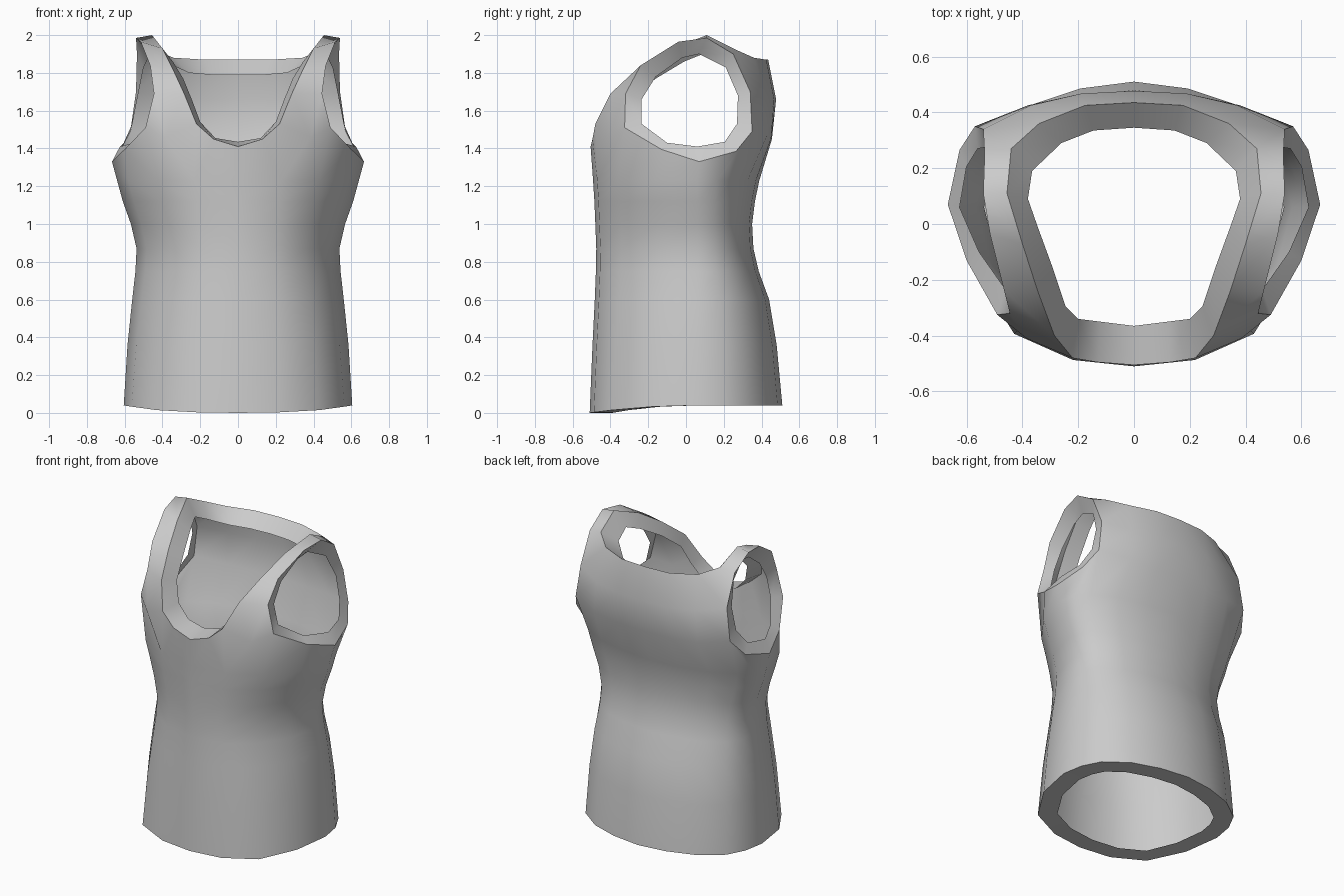
import bpy, bmesh
from mathutils import Vector

if "Cube" in bpy.data.objects:
    bpy.data.objects.remove(bpy.data.objects["Cube"])

HEM_WIDTH = 0.12
fabric = bpy.data.materials.new("grey fabric")
fabric.diffuse_color = (0.6, 0.6, 0.6, 1)
fabric.use_nodes = True
fabric.node_tree.nodes["Principled BSDF"].inputs["Base Color"].default_value = fabric.diffuse_color

# Torso rings: height, half width, front depth, back depth, front corner fullness
RINGS = [(0.04, 0.605, -0.51, 0.51, 1.0), (0.36, 0.585, -0.495, 0.48, 0.98),
         (0.60, 0.56, -0.483, 0.44, 0.96), (0.75, 0.543, -0.477, 0.385, 0.945),
         (0.87, 0.537, -0.475, 0.357, 0.94), (1.00, 0.567, -0.48, 0.35, 0.94),
         (1.12, 0.61, -0.485, 0.365, 0.94), (1.23, 0.64, -0.492, 0.388, 0.95)]
# Half cross-section from front centre to back centre, as fractions
SECTION = [(0, -1), (.36, -.96), (.71, -.795), (.93, -.42), (1, 0),
           (.96, .31), (.86, .57), (.62, .81), (.32, .945), (0, 1)]
SIDE_Y = 0.06

# Neck opening, front to back: outer point, inner point
NECK = [((0, -.505, 1.41), (0, -.365, 1.435)),
        ((.13, -.495, 1.45), (.12, -.35, 1.455)),
        ((.22, -.48, 1.53), (.2, -.34, 1.54)),
        ((.285, -.40, 1.69), (.245, -.295, 1.66)),
        ((.345, -.24, 1.82), (.29, -.16, 1.77)),
        ((.40, -.07, 1.93), (.345, -.01, 1.86)),
        ((.455, .11, 2.0), (.38, .09, 1.9)),
        ((.44, .27, 1.92), (.365, .19, 1.85)),
        ((.34, .36, 1.88), (.26, .29, 1.8)),
        ((.175, .425, 1.87), (.145, .335, 1.79)),
        ((0, .435, 1.87), (0, .345, 1.79))]
# Arm opening from the underarm round the front, over the shoulder and down the back
ARM = [((.667, .07, 1.33), (.625, .06, 1.41)),
       ((.6, -.13, 1.395), (.555, -.1, 1.43)),
       ((.49, -.325, 1.51), (.46, -.235, 1.53)),
       ((.445, -.32, 1.69), (.43, -.235, 1.66)),
       ((.465, -.24, 1.84), (.43, -.16, 1.78)),
       ((.515, -.04, 1.965), (.45, -.02, 1.88)),
       ((.54, .11, 1.985), (.465, .07, 1.9)),
       ((.535, .25, 1.9), (.5, .21, 1.83)),
       ((.54, .34, 1.7), (.53, .275, 1.68)),
       ((.57, .35, 1.49), (.56, .27, 1.53)),
       ((.625, .265, 1.385), (.6, .205, 1.435))]

bm = bmesh.new()
inner_pos = {}


def add(co, inner=None):
    v = bm.verts.new(co)
    if inner:
        inner_pos[v] = Vector(inner)
    return v


# Torso
rings = []
for i, (z, w, front, back, full) in enumerate(RINGS):
    row = []
    for j, (fx, fy) in enumerate(SECTION):
        if j in (2, 3):
            fx, fy = fx * (1 + full) / 2 if j == 3 else fx * full, fy * full
        y = SIDE_Y + (fy * (back - SIDE_Y) if fy > 0 else -fy * (front - SIDE_Y))
        dip = 0.04 * min(fy, 0) ** 2 if i == 0 else 0      # hem drops at the front
        row.append(add((fx * w, y, z - dip)))
    rings.append(row)
for a, b in zip(rings, rings[1:]):
    for j in range(len(a) - 1):
        bm.faces.new((a[j], a[j + 1], b[j + 1], b[j]))

# Chest, straps and upper back
C = rings[-1]
N = [add(*p) for p in NECK]
A = [add(*p) for p in ARM]
chest = add((.385, -.41, 1.46))
low = [add(p) for p in ((.38, .425, 1.46), (.19, .45, 1.45), (0, .455, 1.45))]
high = [add(p) for p in ((.37, .425, 1.67), (.19, .467, 1.66), (0, .477, 1.66))]
faces = [(C[0], C[1], N[1], N[0]), (C[1], chest, N[2], N[1]), (C[1], C[2], A[2], chest),
         (N[2], chest, N[3]), (chest, A[2], A[3], N[3]),
         (C[2], C[3], A[1], A[2]), (C[3], C[4], A[0], A[1]),
         (C[4], C[5], A[10], A[0]), (C[5], C[6], A[9], A[10]),
         (C[6], C[7], low[0], A[9]), (A[9], low[0], high[0], A[8]),
         (A[8], high[0], N[8], N[7]), (A[7], A[8], N[7])]
for k in range(3, 7):                                      # shoulder strap
    faces.append((N[k], A[k], A[k + 1], N[k + 1]))
for k in range(2):                                         # back panel
    faces += [(C[7 + k], C[8 + k], low[k + 1], low[k]),
              (low[k], low[k + 1], high[k + 1], high[k]),
              (high[k], high[k + 1], N[9 + k], N[8 + k])]
for f in faces:
    bm.faces.new(f)

# Turned-in edges at the hem, neck and arms
bm.normal_update()
rim = [(l.vert, l.link_loop_next.vert) for f in bm.faces for l in f.loops
       if l.edge.is_boundary and not all(abs(v.co.x) < 1e-5 for v in l.edge.verts)]
for v in rings[0]:
    n = v.normal.copy()
    n.z = 0
    if abs(v.co.x) < 1e-5:
        n.x = 0
    inner_pos[v] = v.co - n.normalized() * HEM_WIDTH
turned = {v: bm.verts.new(p) for v, p in inner_pos.items()}
for a, b in rim:
    bm.faces.new((b, a, turned[a], turned[b]))

# Other half
bmesh.ops.mirror(bm, geom=bm.verts[:] + bm.edges[:] + bm.faces[:],
                 axis='X', merge_dist=0.0005)
bmesh.ops.remove_doubles(bm, verts=bm.verts[:], dist=0.0005)
bmesh.ops.recalc_face_normals(bm, faces=bm.faces[:])

# Smooth cloth with a crisp fold along every opening
edging = {f for f in bm.faces if any(e.is_boundary for e in f.edges)}
for f in bm.faces:
    f.smooth = True
for e in bm.edges:
    if sum(f in edging for f in e.link_faces) == 1 and len(e.link_faces) == 2:
        e.smooth = False

mesh = bpy.data.meshes.new("tank_top")
bm.to_mesh(mesh)
bm.free()
mesh.materials.append(fabric)
top = bpy.data.objects.new("tank_top", mesh)
bpy.context.collection.objects.link(top)
